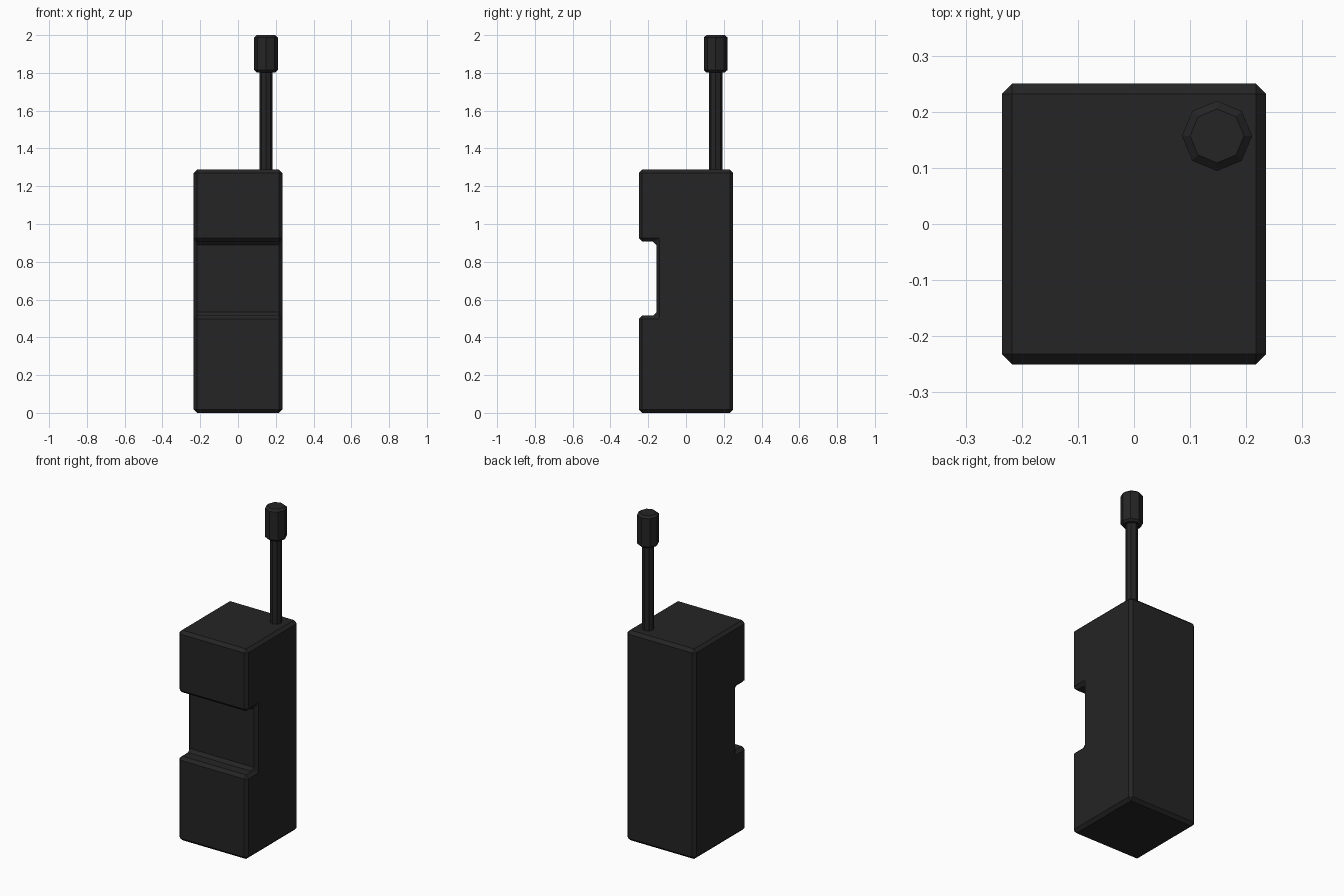
import bpy, bmesh
from math import cos, sin, pi

cube = bpy.data.objects.get("Cube")
if cube:
    bpy.data.objects.remove(cube, do_unlink=True)

black = bpy.data.materials.new("matte_black")
black.use_nodes = True
color = (0.018, 0.018, 0.018, 1)
black.diffuse_color = color
bsdf = black.node_tree.nodes["Principled BSDF"]
bsdf.inputs["Base Color"].default_value = color
bsdf.inputs["Roughness"].default_value = 0.8


def make_object(name, bm):
    bmesh.ops.recalc_face_normals(bm, faces=bm.faces)
    mesh = bpy.data.meshes.new(name)
    bm.to_mesh(mesh)
    bm.free()
    mesh.materials.append(black)
    obj = bpy.data.objects.new(name, mesh)
    bpy.context.collection.objects.link(obj)
    return obj


def turned(name, x, y, profile, sides=8):
    """Faceted upright part from (radius, height) rings, capped at both ends."""
    bm = bmesh.new()
    rings = [[bm.verts.new((x + r * cos(2 * pi * i / sides),
                            y + r * sin(2 * pi * i / sides), z))
              for i in range(sides)] for r, z in profile]
    for low, high in zip(rings, rings[1:]):
        for i in range(sides):
            j = (i + 1) % sides
            bm.faces.new((low[i], low[j], high[j], high[i]))
    bm.faces.new(rings[0])
    bm.faces.new(rings[-1])
    return make_object(name, bm)


# Body: side profile (y, z) with a grip recess in the front, extruded across x
half_width = 0.235
outline = [(-0.25, 0), (0.25, 0), (0.25, 1.288), (-0.25, 1.288),
           (-0.25, 0.907), (-0.157, 0.907), (-0.157, 0.515), (-0.25, 0.515)]
bm = bmesh.new()
side = bm.faces.new([bm.verts.new((-half_width, y, z)) for y, z in outline])
moved = bmesh.ops.extrude_face_region(bm, geom=[side])["geom"]
bmesh.ops.translate(bm, vec=(2 * half_width, 0, 0),
                    verts=[v for v in moved if isinstance(v, bmesh.types.BMVert)])
body = make_object("body", bm)
bevel = body.modifiers.new("chamfer", "BEVEL")
bevel.width = 0.018
bevel.segments = 1
bevel.limit_method = "ANGLE"

# Antenna at the rear left corner
ax, ay = 0.148, 0.157
turned("antenna_rod", ax, ay, [(0.035, 1.26), (0.035, 1.83)])
turned("antenna_tip", ax, ay, [(0.05, 1.803), (0.0625, 1.815),
                               (0.0625, 1.988), (0.048, 2.0)])
